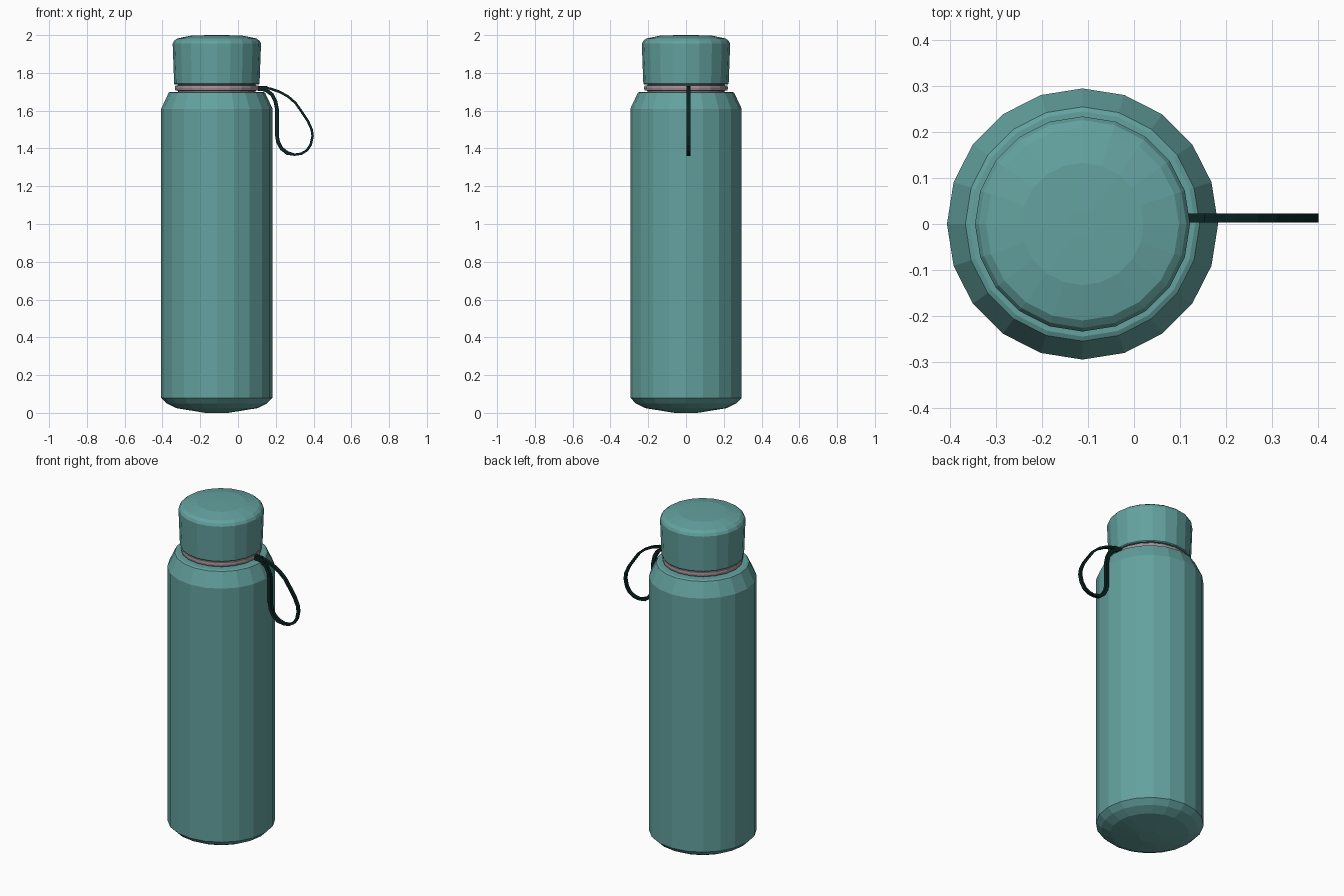
import bpy
import bmesh
from math import cos, sin, tau
from mathutils import Vector

AXIS_X = -0.112
SIDES = 20

cube = bpy.data.objects.get("Cube")
if cube:
    bpy.data.objects.remove(cube, do_unlink=True)


def make_material(name, colour):
    mat = bpy.data.materials.new(name)
    mat.use_nodes = True
    mat.diffuse_color = (*colour, 1)
    bsdf = next(n for n in mat.node_tree.nodes if n.type == "BSDF_PRINCIPLED")
    bsdf.inputs["Base Color"].default_value = (*colour, 1)
    return mat


teal = make_material("teal paint", (0.125, 0.36, 0.345))
steel = make_material("warm grey steel", (0.36, 0.28, 0.31))
cord = make_material("dark green cord", (0.003, 0.017, 0.016))


def finish(bm, name, mat):
    bmesh.ops.recalc_face_normals(bm, faces=bm.faces)
    mesh = bpy.data.meshes.new(name)
    bm.to_mesh(mesh)
    bm.free()
    mesh.materials.append(mat)
    obj = bpy.data.objects.new(name, mesh)
    bpy.context.collection.objects.link(obj)
    return obj


def bridge(bm, a, b):
    for i in range(len(a)):
        j = (i + 1) % len(a)
        bm.faces.new((a[i], a[j], b[j], b[i]))


def lathe(name, profile, mat):
    """Revolve (radius, height) points around the bottle axis and cap both ends."""
    bm = bmesh.new()
    rings = [[bm.verts.new((AXIS_X + r * cos(tau * i / SIDES), r * sin(tau * i / SIDES), z))
              for i in range(SIDES)] for r, z in profile]
    for low, high in zip(rings, rings[1:]):
        bridge(bm, low, high)
    bm.faces.new(rings[0])
    bm.faces.new(rings[-1])
    return finish(bm, name, mat)


def ribbon(name, path, y, width, mat):
    """Sweep a flat rectangular band along a closed path of (x, z, thickness)."""
    bm = bmesh.new()
    rings = []
    for i, (x, z, thick) in enumerate(path):
        before, after = path[i - 1], path[(i + 1) % len(path)]
        along = Vector((after[0] - before[0], 0, after[1] - before[1])).normalized()
        side = Vector((-along.z, 0, along.x)) * thick / 2
        across = Vector((0, width / 2, 0))
        centre = Vector((x, y, z))
        rings.append([bm.verts.new(centre + offset) for offset in
                      (side + across, side - across, -side - across, across - side)])
    for i, ring in enumerate(rings):
        bridge(bm, ring, rings[(i + 1) % len(rings)])
    return finish(bm, name, mat)


# Bottle body with rounded base and sloped shoulder
lathe("bottle_body", [(0.06, 0), (0.215, 0.025), (0.265, 0.05), (0.295, 0.08),
                      (0.295, 1.61), (0.255, 1.695), (0.245, 1.7), (0.2, 1.7)], teal)

# Neck ring with a shallow groove
lathe("neck_ring", [(0.205, 1.69), (0.205, 1.705), (0.22, 1.708), (0.222, 1.72),
                    (0.22, 1.732), (0.205, 1.735), (0.205, 1.75)], steel)

# Screw cap with bevelled lid
lathe("cap", [(0.222, 1.738), (0.226, 1.743), (0.234, 1.955), (0.226, 1.97),
              (0.21, 1.982), (0.133, 1.998), (0.03, 2.0)], teal)

# Hanging carry loop
THIN, THICK = 0.013, 0.02
outer = [(0.12, 1.722), (0.17, 1.717), (0.22, 1.7), (0.265, 1.675), (0.305, 1.64),
         (0.34, 1.59), (0.37, 1.545), (0.39, 1.5), (0.395, 1.465), (0.385, 1.42),
         (0.365, 1.39), (0.335, 1.372), (0.3, 1.367)]
inner = [(0.26, 1.376), (0.23, 1.4), (0.212, 1.435), (0.206, 1.47), (0.206, 1.61),
         (0.198, 1.65), (0.18, 1.685), (0.15, 1.708), (0.12, 1.716)]
ribbon("carry_loop", [(x, z, THIN) for x, z in outer] + [(x, z, THICK) for x, z in inner],
       0.013, 0.02, cord)

# Loop anchor where the strap meets the neck
bm = bmesh.new()
bmesh.ops.create_cube(bm, size=1)
bmesh.ops.scale(bm, vec=(0.05, 0.02, 0.028), verts=bm.verts)
bmesh.ops.translate(bm, vec=(0.13, 0.013, 1.717), verts=bm.verts)
finish(bm, "loop_anchor", cord)
